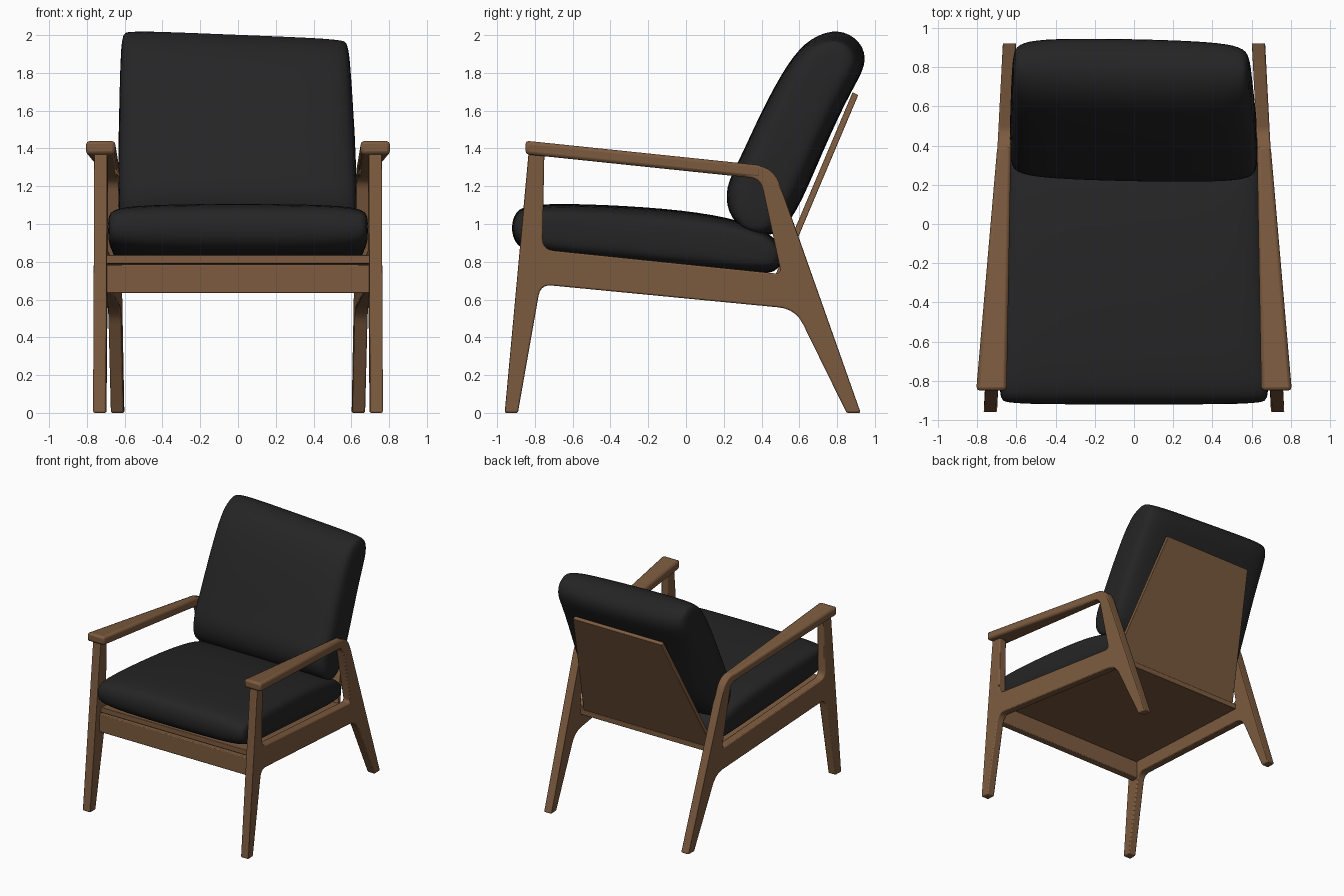
import bpy, bmesh, math
from mathutils import Vector, Matrix

old = bpy.data.objects.get("Cube")
if old:
    bpy.data.objects.remove(old, do_unlink=True)


def material(name, rgb, rough):
    m = bpy.data.materials.new(name)
    m.use_nodes = True
    m.diffuse_color = (*rgb, 1)
    node = next(n for n in m.node_tree.nodes if n.type == "BSDF_PRINCIPLED")
    node.inputs["Base Color"].default_value = (*rgb, 1)
    node.inputs["Roughness"].default_value = rough
    return m


wood = material("brown wood", (0.205, 0.105, 0.05), 0.5)
fabric = material("black fabric", (0.018, 0.018, 0.018), 0.8)


def finish(bm, name, mat, bevel=0.0, mirror=False, subsurf=0):
    bmesh.ops.recalc_face_normals(bm, faces=bm.faces)
    mesh = bpy.data.meshes.new(name)
    bm.to_mesh(mesh)
    bm.free()
    mesh.materials.append(mat)
    ob = bpy.data.objects.new(name, mesh)
    bpy.context.collection.objects.link(ob)
    if bevel:
        b = ob.modifiers.new("soft_edges", "BEVEL")
        b.width, b.segments, b.limit_method = bevel, 2, "ANGLE"
        b.angle_limit = math.radians(40)
    if mirror:
        ob.modifiers.new("other_side", "MIRROR")
    if subsurf:
        s = ob.modifiers.new("padding", "SUBSURF")
        s.levels = s.render_levels = subsurf
    bpy.ops.object.select_all(action="DESELECT")
    ob.select_set(True)
    bpy.context.view_layer.objects.active = ob
    if subsurf:
        bpy.ops.object.shade_smooth()
    else:
        bpy.ops.object.shade_smooth_by_angle(angle=math.radians(30))
    return ob


def block(name, place, bevel, mirror=False):
    """Cube whose corners are placed by a rule on their signs."""
    bm = bmesh.new()
    bmesh.ops.create_cube(bm, size=2)
    for v in bm.verts:
        v.co = place(*v.co)
    return finish(bm, name, wood, bevel, mirror)


def rounded(corners, steps=5):
    """Polygon with filleted corners, each given as (y, z, radius)."""
    pts = []
    for i, (y, z, r) in enumerate(corners):
        c = Vector((y, z))
        if not r:
            pts.append(c)
            continue
        a = c + (Vector(corners[i - 1][:2]) - c).normalized() * r
        b = c + (Vector(corners[(i + 1) % len(corners)][:2]) - c).normalized() * r
        for k in range(steps + 1):
            t = k / steps
            pts.append(a * (1 - t) ** 2 + c * 2 * t * (1 - t) + b * t * t)
    return pts


def side_x(y):
    """The side frames converge towards the back."""
    return 0.733 - 0.052 * (y + 0.95)


# Side frames: legs, rail and arm support in one cut-out board
outline = [(-.96, 0, 0), (-.83, 1.41, 0), (.465, 1.303, .1), (.925, 0, 0),
           (.85, 0, 0), (.58, .55, .09), (-.77, .68, .06), (-.89, 0, 0)]
opening = [(-.75, 1.36, 0), (.395, 1.24, .06), (.505, .735, .035), (-.76, .865, .06)]
bm = bmesh.new()
edges = []
for corners in (outline, opening):
    ring = [bm.verts.new((0, p.x, p.y)) for p in rounded(corners)]
    edges += [bm.edges.new((ring[i - 1], ring[i])) for i in range(len(ring))]
bmesh.ops.triangle_fill(bm, edges=edges, use_beauty=True, normal=(1, 0, 0))
bmesh.ops.translate(bm, verts=bm.verts, vec=(-0.034, 0, 0))
ext = bmesh.ops.extrude_face_region(bm, geom=bm.faces[:])
new = [g for g in ext["geom"] if isinstance(g, bmesh.types.BMVert)]
bmesh.ops.translate(bm, verts=new, vec=(0.068, 0, 0))
for v in bm.verts:
    v.co.x += side_x(v.co.y)
finish(bm, "side_frames", wood, 0.008, True)


# Armrests: wide at the front, tapering into the frame
def arm(sx, sy, sz):
    y = -0.85 if sy < 0 else 0.40
    half = 0.078 if sy < 0 else 0.035
    return Vector((side_x(y) + sx * half, y, 1.405 - 0.104 * (y + 0.85) + sz * 0.036))


block("armrests", arm, 0.018, True)

# Front rail, sloping seat board and tapered back board
block("front_rail", lambda sx, sy, sz: Vector((sx * 0.70, -0.815 + sy * 0.03, 0.71 + sz * 0.075)), 0.006)
block("seat_board", lambda sx, sy, sz: Vector(
    (sx * (0.66 - 0.035 * sy) + sx * 0.005, -0.16 + sy * 0.665, 0.753 - 0.06 * sy + sz * 0.022)), 0.004)
block("back_board", lambda sx, sy, sz: Vector(
    (sx * (0.505 - 0.095 * sz), 0.69 + sz * 0.207 + sy * 0.015, 1.20 + sz * 0.49 - sy * 0.007)), 0.004)


def cushion(name, profile, tilt, width, lean):
    """Loft a side profile across x, pinching its thickness at both ends."""
    turn = Matrix.Rotation(tilt, 2)
    pts = [turn.inverted() @ Vector(p) for p in profile]
    mid = sum(pts, Vector((0, 0))) / len(pts)
    bm = bmesh.new()
    rings = []
    for f, thin, long in ((-1, .5, .96), (-.95, .82, .985), (-.75, .95, 1), (-.3, 1, 1),
                          (.3, 1, 1), (.75, .95, 1), (.95, .82, .985), (1, .5, .96)):
        ring = []
        for p in pts:
            d = p - mid
            q = turn @ (mid + Vector((d.x * long, d.y * thin)))
            x, y, z = lean(f * width(q.x, q.y), q.x, q.y)
            ring.append(bm.verts.new((x, y, z)))
        rings.append(ring)
    n = len(pts)
    for a, b in zip(rings, rings[1:]):
        for i in range(n):
            bm.faces.new((a[i - 1], a[i], b[i], b[i - 1]))
    bm.faces.new(rings[0])
    bm.faces.new(rings[-1])
    return finish(bm, name, fabric, subsurf=2)


# Seat cushion: long pad lying on the seat board
seat = [(-.89, .86), (-.93, .96), (-.91, 1.07), (-.82, 1.11), (-.45, 1.105), (0, 1.075),
        (.3, 1.02), (.47, .94), (.52, .84), (.49, .73), (.3, .735), (-.2, .78), (-.7, .825)]
cushion("seat_cushion", seat, -0.095,
        lambda y, z: 0.665 - 0.04 * y,
        lambda x, y, z: (x, y, z))

# Back cushion: thick pad leaning on the back board, sagging to one side
back = [(.22, 1.06), (.21, 1.2), (.28, 1.33), (.40, 1.60), (.54, 1.86), (.65, 1.98), (.80, 2.02),
        (.93, 1.95), (.96, 1.84), (.87, 1.70), (.72, 1.38), (.58, 1.04), (.46, .92), (.31, .96)]
cushion("back_cushion", back, math.radians(66),
        lambda y, z: 0.64 - 0.035 * max(0, z - 1.1),
        lambda x, y, z: (x - 0.02 * max(0, z - 1.2), y - 0.02 * x,
                         z - 0.045 * x * max(0, z - 1.1)))
